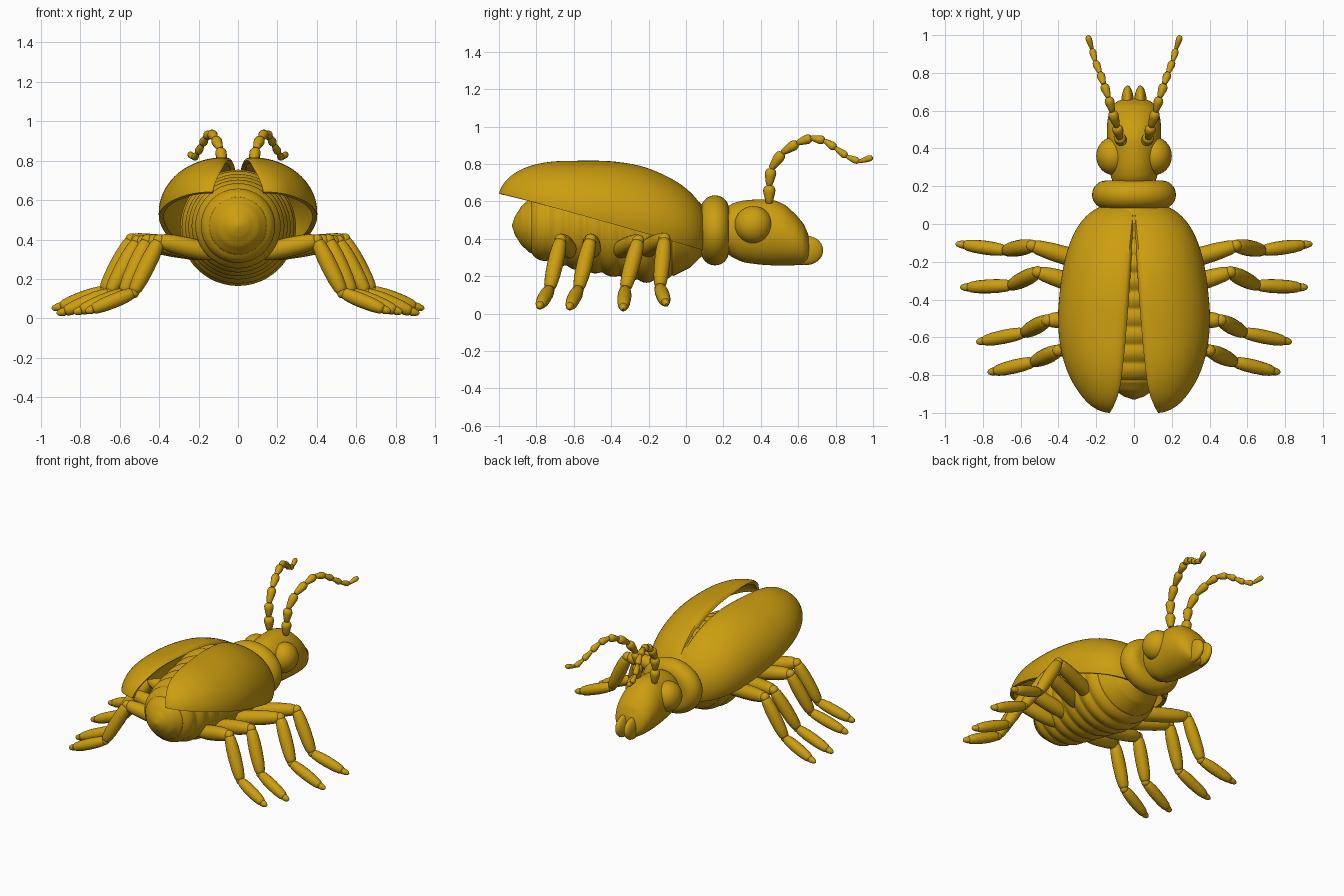
import bpy, bmesh, math
from mathutils import Vector, Matrix

if "Cube" in bpy.data.objects:
    bpy.data.objects.remove(bpy.data.objects["Cube"])

mat = bpy.data.materials.new("golden_shell")
mat.diffuse_color = (0.6, 0.34, 0.005, 1)
mat.use_nodes = True
mat.node_tree.nodes["Principled BSDF"].inputs["Base Color"].default_value = mat.diffuse_color


def finish(name, bm, mirror=False, thick=0):
    bmesh.ops.remove_doubles(bm, verts=bm.verts, dist=0.0005)
    bmesh.ops.recalc_face_normals(bm, faces=bm.faces)
    me = bpy.data.meshes.new(name)
    bm.to_mesh(me)
    bm.free()
    ob = bpy.data.objects.new(name, me)
    bpy.context.collection.objects.link(ob)
    me.materials.append(mat)
    bpy.ops.object.select_all(action='DESELECT')
    ob.select_set(True)
    bpy.context.view_layer.objects.active = ob
    if thick:
        m = ob.modifiers.new("shell", 'SOLIDIFY')
        m.thickness, m.offset = thick, 0
        bpy.ops.object.modifier_apply(modifier="shell")
    bpy.ops.object.shade_smooth_by_angle(angle=math.radians(40))
    if mirror:
        ob.modifiers.new("mirror", 'MIRROR')
    return ob


def skin(bm, rings, closed=True):
    """Bridge equal-length rings of points; cap the ends when closed."""
    vs = [[bm.verts.new(p) for p in r] for r in rings]
    n = len(vs[0])
    for a, b in zip(vs, vs[1:]):
        for i in range(n if closed else n - 1):
            j = (i + 1) % n
            bm.faces.new((a[i], a[j], b[j], b[i]))
    if closed:
        bm.faces.new(vs[0])
        bm.faces.new(vs[-1])


def body_loft(name, sections, n=48):
    """Sections along y: (y, half width, centre z, half height)."""
    bm = bmesh.new()
    skin(bm, [[(w * math.cos(t), y, c + h * math.sin(t))
               for t in (2 * math.pi * i / n for i in range(n))]
              for y, w, c, h in sections])
    return finish(name, bm)


def smooth_at(pts, y):
    """Smooth interpolation through rows keyed by the first value."""
    k = max(i for i in range(len(pts) - 1) if pts[i][0] <= y)
    p = [Vector(pts[min(max(k + d, 0), len(pts) - 1)][1:]) for d in (-1, 0, 1, 2)]
    t = (y - pts[k][0]) / (pts[k + 1][0] - pts[k][0])
    return p[1] + 0.5 * t * (p[2] - p[0] + t * (2 * p[0] - 5 * p[1] + 4 * p[2] - p[3]
                             + t * (3 * (p[1] - p[2]) + p[3] - p[0])))


def spindle(bm, p, q, r, profile, n=16):
    """Lathed limb segment from p to q."""
    p, q = Vector(p), Vector(q)
    rot = (q - p).to_track_quat('Z', 'Y')
    skin(bm, [[p + (q - p) * t + rot @ Vector((r * k * math.cos(a), r * k * math.sin(a), 0))
               for a in (2 * math.pi * i / n for i in range(n))] for t, k in profile])


def ellipsoid(name, c, r, mirror=True):
    bm = bmesh.new()
    bmesh.ops.create_uvsphere(bm, u_segments=32, v_segments=20, radius=1,
                              matrix=Matrix.Translation(c) @ Matrix.Diagonal((*r, 1)))
    return finish(name, bm, mirror)


# ringed abdomen
env = [(-.93, .005, .47), (-.915, .05, .47), (-.88, .105, .47), (-.81, .165, .47),
       (-.70, .205, .47), (-.55, .235, .468), (-.40, .26, .465), (-.22, .288, .46),
       (-.10, .262, .452), (.02, .20, .445), (.10, .13, .445)]
rows = []
for i in range(131):
    y = -.93 + 1.029 * i / 130
    r, c = smooth_at(env, y)
    if -.83 < y < -.07:
        r += .014 * (abs(math.sin(math.pi * (y + .83) / .095)) - .5)
    rows.append((y, max(r, .004), c, max(r, .004)))
body_loft("abdomen", rows)

# collar plate: flattened disc with a fully rounded rim
rows = [(.155 - .075 * math.cos(a), .147 + .075 * math.sin(a), .445, .112 + .075 * math.sin(a))
        for a in (math.pi * i / 16 for i in range(17))]
body_loft("collar", rows)

# head: y, half width, centre z, half height
hd = [(.21, .105, .445, .115), (.24, .12, .445, .14), (.30, .13, .44, .163), (.38, .137, .437, .173),
      (.46, .143, .433, .175), (.53, .142, .418, .162), (.59, .132, .393, .134),
      (.63, .112, .37, .108), (.654, .08, .35, .075), (.664, .03, .345, .03)]
rows = []
for i in range(41):
    y = .21 + .4539 * math.sin(math.pi / 2 * i / 40)
    w, c, h = smooth_at(hd, y)
    rows.append((y, w, c, h))
body_loft("head", rows)

ellipsoid("eyes", (.11, .36, .475), (.09, .10, .10))
ellipsoid("mandibles", (.034, .643, .338), (.033, .09, .078))

# wing cases: domed half shell, fuller towards the front, tail raised and spread
bm = bmesh.new()
rings = []
for i in range(49):
    s = -math.cos(math.pi * i / 48)
    e = 2.0 if s < 0 else 2.7
    f = max(1 - abs(s) ** e, 0) ** (1 / e)
    u = min(max((s + .5) / .8, 0), 1)
    h = f * (.288 + .05 * u * u * (3 - 2 * u))
    c = .11 * (1 + s)                              # lower flank curls under at the front
    t0 = -math.asin(c / (1 - c))
    tuck = .02 * max(0, (-s - .8) / .2) ** 2       # rounds the inner tail corner
    sec = [(.33 * f * math.cos(t) + tuck, h * (c + (1 - c) * math.sin(t)))
           for t in (t0 + (math.pi / 2 - t0) * j / 22 for j in range(23))]
    roll = f * (1 - s) / 2                         # folded inner edge
    sec += [(-.018 * roll + tuck, h * .985), (-.03 * roll + tuck, h * .95)]
    rings.append([(x, -.558 + .558 * s, z) for x, z in sec])
skin(bm, rings, closed=False)
bm.transform(Matrix.Translation((.01, .08, .34)) @ Matrix.Rotation(math.radians(5.2), 4, 'Z')
             @ Matrix.Rotation(math.radians(-15.5), 4, 'X'))
finish("wing_cases", bm, mirror=True, thick=.024)

# legs: root, knee, ankle, foot, claw tip
LIMB = [(0, .5), (.02, .68), (.1, .85), (.3, .98), (.5, 1), (.75, .93), (.92, .78), (.98, .62), (1, .4)]
CLAW = [(0, .7), (.15, 1), (.5, .9), (.85, .6), (1, .2)]
legs = {
    "front_legs": [(.12, -.24, .33), (.54, -.115, .40), (.68, -.14, .14), (.90, -.11, .06), (.945, -.105, .05)],
    "second_legs": [(.13, -.37, .33), (.51, -.255, .39), (.65, -.325, .13), (.88, -.335, .035), (.92, -.335, .025)],
    "third_legs": [(.13, -.50, .33), (.46, -.51, .395), (.58, -.575, .13), (.80, -.62, .04), (.835, -.625, .03)],
    "rear_legs": [(.12, -.62, .33), (.40, -.67, .395), (.53, -.73, .13), (.74, -.78, .045), (.775, -.785, .035)],
}
for name, p in legs.items():
    bm = bmesh.new()
    for k, r in enumerate((.05, .043, .037)):
        spindle(bm, p[k], p[k + 1], r, LIMB)
    foot = Vector(p[3]) * 1.2 - Vector(p[4]) * .2
    spindle(bm, foot, p[4], .022, CLAW)
    for k, r in ((1, .032), (2, .028)):
        bmesh.ops.create_uvsphere(bm, u_segments=16, v_segments=10, radius=r,
                                  matrix=Matrix.Translation(p[k]))
    finish(name, bm, mirror=True)

# beaded antennae
BEAD = [(0, .45), (.05, .58), (.3, .76), (.6, .96), (.75, 1), (.9, .85), (.98, .6), (1, .35)]
path = [(.065, .445, .59), (.07, .445, .685), (.075, .455, .775), (.09, .515, .86), (.115, .595, .912),
        (.135, .67, .94), (.16, .74, .925), (.18, .80, .885), (.205, .86, .84), (.222, .925, .812),
        (.245, .997, .835)]
bm = bmesh.new()
for k in range(len(path) - 1):
    spindle(bm, path[k], path[k + 1], .033 - .0018 * k, BEAD, 14)
finish("antennae", bm, mirror=True)
